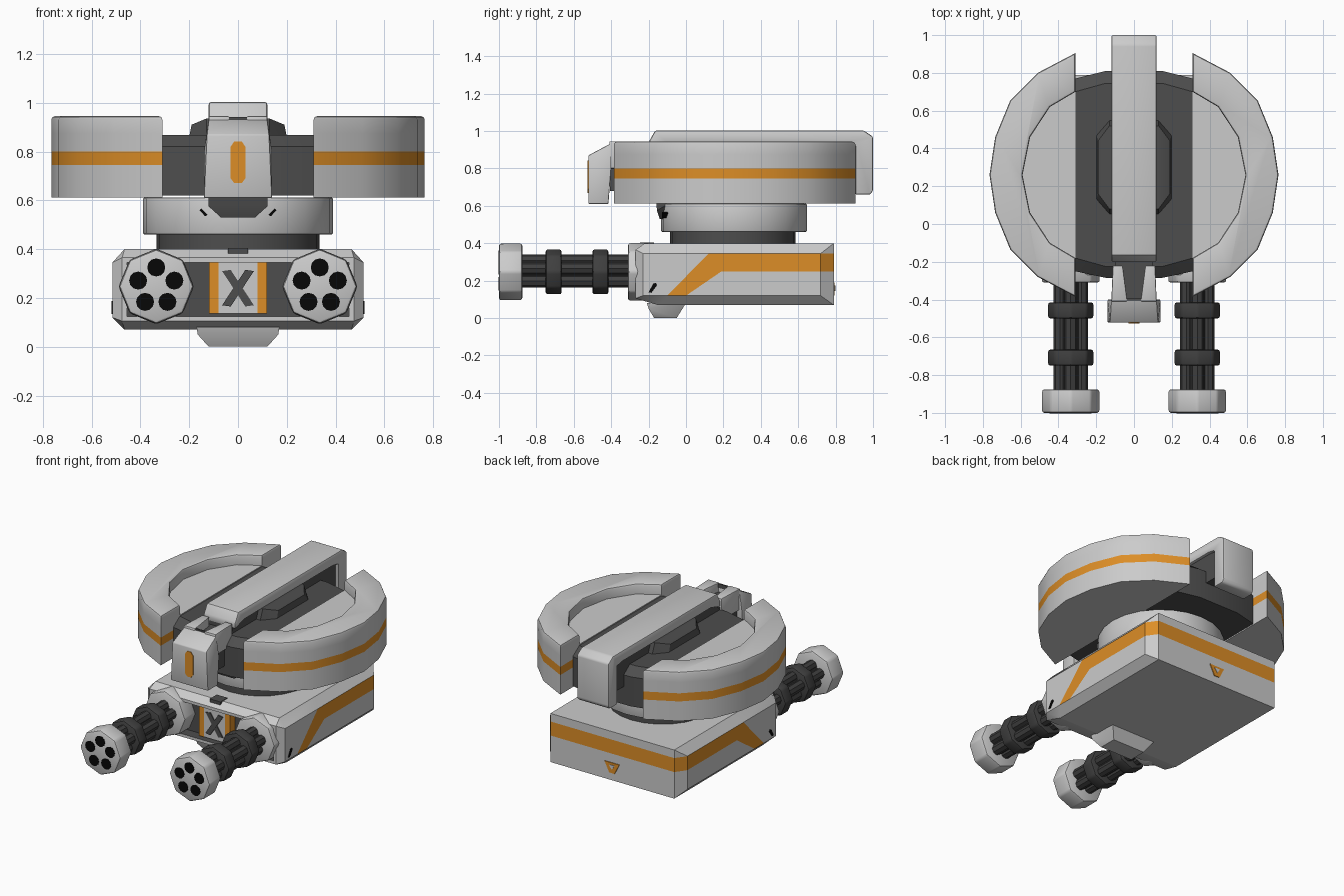
import bpy, bmesh, math
from mathutils import Vector

if "Cube" in bpy.data.objects:
    bpy.data.objects.remove(bpy.data.objects["Cube"])


def material(name, rgb):
    m = bpy.data.materials.new(name)
    m.diffuse_color = (*rgb, 1)
    m.use_nodes = True
    m.node_tree.nodes["Principled BSDF"].inputs["Base Color"].default_value = m.diffuse_color
    return m


LIGHT = material("light grey", (0.60, 0.60, 0.60))
DARK = material("dark grey", (0.075, 0.075, 0.075))
GUN = material("gunmetal", (0.05, 0.05, 0.05))
ORANGE = material("orange", (0.72, 0.27, 0.02))
BLACK = material("black", (0.002, 0.002, 0.002))


def finish(name, bm, *mats, bevel=0.0, pick=None):
    """Bevel the sharp edges, then turn the bmesh into an object."""
    bmesh.ops.recalc_face_normals(bm, faces=bm.faces)
    if bevel:
        edges = [e for e in bm.edges if e.calc_face_angle(0) > 0.5 and (not pick or pick(e))]
        bmesh.ops.bevel(bm, geom=edges, offset=bevel, segments=2, profile=0.5, affect='EDGES')
    me = bpy.data.meshes.new(name)
    bm.to_mesh(me)
    bm.free()
    for m in mats:
        me.materials.append(m)
    ob = bpy.data.objects.new(name, me)
    bpy.context.collection.objects.link(ob)
    bpy.ops.object.select_all(action='DESELECT')
    ob.select_set(True)
    bpy.context.view_layer.objects.active = ob
    bpy.ops.object.shade_smooth_by_angle(angle=math.radians(30))
    return ob


def prism_mesh(pts, axis, a, b):
    place = {'x': lambda u, v, w: (w, u, v), 'y': lambda u, v, w: (u, w, v),
             'z': lambda u, v, w: (u, v, w)}[axis]
    bm = bmesh.new()
    lo = [bm.verts.new(place(u, v, a)) for u, v in pts]
    hi = [bm.verts.new(place(u, v, b)) for u, v in pts]
    bm.faces.new(lo)
    bm.faces.new(hi)
    for i in range(len(pts)):
        j = (i + 1) % len(pts)
        bm.faces.new((lo[i], lo[j], hi[j], hi[i]))
    return bm


def prism(name, pts, axis, a, b, mat, bevel=0.0, pick=None):
    return finish(name, prism_mesh(pts, axis, a, b), mat, bevel=bevel, pick=pick)


def circle(cu, cv, r, n, start=90):
    return [(cu + r * math.cos(math.radians(start + 360 * i / n)),
             cv + r * math.sin(math.radians(start + 360 * i / n))) for i in range(n)]


def rect(u0, u1, v0, v1):
    return [(u0, v0), (u1, v0), (u1, v1), (u0, v1)]


def hull_mesh(half):
    """Convex solid from points given for the right half."""
    bm = bmesh.new()
    for x, y, z in half:
        bm.verts.new((x, y, z))
        bm.verts.new((-x, y, z))
    bmesh.ops.convex_hull(bm, input=bm.verts)
    bmesh.ops.dissolve_limit(bm, angle_limit=0.02, verts=bm.verts, edges=bm.edges)
    bmesh.ops.recalc_face_normals(bm, faces=bm.faces)
    return bm


def slice_mesh(bm, co, no):
    bmesh.ops.bisect_plane(bm, geom=bm.verts[:] + bm.edges[:] + bm.faces[:],
                           plane_co=co, plane_no=no)


# Hull with raised sides, front recess and painted stripe
bm = hull_mesh([(.515, -.23, .12), (.515, -.23, .345), (.515, .72, .12), (.515, .72, .345),
                (.465, -.22, .40), (.465, .79, .40), (.465, -.15, .07), (.465, .79, .07),
                (.475, -.27, .105), (.475, -.27, .365)])
front = min(bm.faces, key=lambda f: f.calc_center_median().y)
bmesh.ops.inset_region(bm, faces=[front], thickness=0.028)
recess = bmesh.ops.extrude_discrete_faces(bm, faces=[front])['faces'][0]
bmesh.ops.translate(bm, verts=recess.verts, vec=(0, .07, 0))
slice_mesh(bm, (0, 0, .25), (0, 0, 1))
slice_mesh(bm, (0, 0, .345), (0, 0, 1))
slice_mesh(bm, (0, -.10, .12), (0, .225, -.22))
slice_mesh(bm, (0, 0, .12), (0, .13, -.19))
for f in bm.faces:
    c, n = f.calc_center_median(), f.normal
    in_front = c.y > -.10 + (c.z - .12) * .22 / .225
    leg = c.y < (c.z - .12) * .19 / .13
    if (abs(c.x) > .47 or c.y > .78) and .12 < c.z < .345 and abs(n.z) < .3:
        if in_front and (c.z > .25 or leg):
            f.material_index = 1
    if abs(c.x) < .46 and -.265 < c.y < -.19 and .12 < c.z < .35:
        f.material_index = 2
finish("hull", bm, LIGHT, ORANGE, DARK)

# Front badge panel with a cross and side strips
prism("front_panel", rect(-.08, .08, .137, .345), 'y', -.25, -.20, LIGHT)
for s in (-1, 1):
    prism("panel_strip", rect(*sorted((s * .08, s * .118)), .137, .345), 'y', -.252, -.20, ORANGE)
    d = [(-.065 * s, .17), (-.03 * s, .165), (.065 * s, .31), (.03 * s, .315)]
    prism("cross_bar", d, 'y', -.256 - .001 * s, -.249, DARK)
prism("front_notch", rect(-.04, .04, -.245, -.17), 'z', .33, .404, DARK)

# Rear triangle mark with a light centre
prism("rear_mark", [(-.055, .19), (.055, .19), (.02, .12), (-.02, .12)], 'y', .785, .795, ORANGE)
prism("rear_mark_centre", [(-.022, .175), (.022, .175), (0, .145)], 'y', .79, .798, LIGHT)

# Belly sensor
finish("belly_sensor", hull_mesh([(.17, -.21, .08), (.17, 0, .08), (.165, -.2, .05), (.12, -.17, 0),
                                  (.12, -.05, 0)]), LIGHT)

for s in (-1, 1):
    # Side slits on hull and turntable
    prism("hull_slit", [(-.20, .138), (-.185, .135), (-.155, .175), (-.16, .188), (-.175, .185)],
          'x', s * .512, s * .519, BLACK)
    prism("turntable_slit", [(s * .125, .54), (s * .135, .535), (s * .158, .56), (s * .15, .567)],
          'y', -.128, -.09, BLACK)
    # Rotary gun
    cx, cz = s * .335, .247
    prism("gun_socket", circle(cx, cz, .155, 8), 'y', -.31, -.19, LIGHT, .012)
    prism("gun_core", circle(cx, cz, .062, 10), 'y', -.90, -.2, GUN)
    for i, (u, v) in enumerate(circle(cx, cz, .06, 5)):
        prism("gun_barrel", circle(u, v, .034, 8), 'y', -.90, -.2, GUN)
    for y in (-.75, -.50):
        prism("barrel_clamp", circle(cx, cz, .122, 8), 'y', y, y + .085, GUN, .012)
    prism("muzzle", circle(cx, cz, .153, 8), 'y', -1.0, -.875, LIGHT, .012)
    for u, v in circle(cx, cz, .078, 5):
        prism("muzzle_hole", circle(u, v, .037, 12), 'y', -1.002, -.995, BLACK)

# Turntable
prism("neck", circle(0, .25, .335, 24), 'z', .39, .47, DARK)
prism("turntable", circle(0, .257, .39, 24), 'z', .46, .612, LIGHT, .008)
finish("turntable_visor", hull_mesh([(.12, -.16, .62), (.12, -.08, .62), (.12, -.155, .575),
                                     (.07, -.14, .53), (.07, -.08, .53)]), DARK)

# Central drum between the two shells
finish("drum", hull_mesh([p for x, a, b, c, d in ((.312, -.25, .77, -.18, .70),
                                                  (.15, -.285, .81, -.225, .745))
                          for p in ((x, a, .62), (x, b, .62), (x, a, .82), (x, b, .82),
                                    (x, c, .868), (x, d, .868))]), DARK)
finish("drum_cap", hull_mesh([(.2, .13, .86), (.2, .47, .86), (.13, .05, .86), (.13, .55, .86),
                              (.19, .16, .91), (.19, .44, .91), (.13, .08, .935),
                              (.13, .52, .935)]), DARK)

# Round shells: striped base with a raised rim
outer = [(.31, .645), (.51, .54), (.655, .395), (.735, .2), (.765, 0)]
inner = [(.31, .44), (.445, .36), (.55, .2), (.59, 0)]


def arc(half, s):
    return [(s * x, .26 + y) for x, y in half] + [(s * x, .26 - y) for x, y in half[-2::-1]]


for s in (-1, 1):
    bm = prism_mesh(arc(outer, s), 'z', .612, .875)
    slice_mesh(bm, (0, 0, .745), (0, 0, 1))
    slice_mesh(bm, (0, 0, .80), (0, 0, 1))
    for f in bm.faces:
        f.material_index = int(.745 < f.calc_center_median().z < .80)
    finish("shell_base", bm, LIGHT, ORANGE)
    prism("shell_rim", arc(outer, s) + arc(inner, s)[::-1], 'z', .875, .945, LIGHT, .014,
          lambda e: all(v.co.z > .94 for v in e.verts))

# Top spine with rear hook
prism("spine", [(-.2, .90), (-.2, .94), (-.165, 1.003), (.95, 1.003), (1.0, .97), (1.0, .68),
                (.985, .66), (.905, .66), (.905, .92), (.85, .93), (-.1, .93)],
      'x', -.12, .12, LIGHT, .01)
prism("spine_filler", [(-.2, .80), (-.2, .91), (-.1, .935), (.92, .935), (.92, .74), (.7, .74)],
      'x', -.10, .10, DARK)

# Front head: block, two prongs and dark notch floor
finish("head", hull_mesh([(.14, -.522, .61), (.14, -.415, .61), (.128, -.522, .87),
                          (.12, -.40, .935), (.14, -.40, .80)]), LIGHT, bevel=.006)
for s in (-1, 1):
    prism("head_prong", [(s * .12, -.41), (s * .112, -.22), (s * .06, -.22), (s * .035, -.41)],
          'z', .80, .945, LIGHT, .006)
prism("notch_floor", rect(-.1, .1, -.405, -.2), 'z', .68, .885, DARK)
prism("notch_front", [(-.04, .915), (.04, .915), (.05, .942), (-.05, .942)], 'y', -.405, -.395, DARK)
prism("head_light", [(-.03, .69), (-.015, .67), (.015, .67), (.03, .69), (.03, .82), (.015, .842),
                     (-.015, .842), (-.03, .82)], 'y', -.526, -.518, ORANGE)
